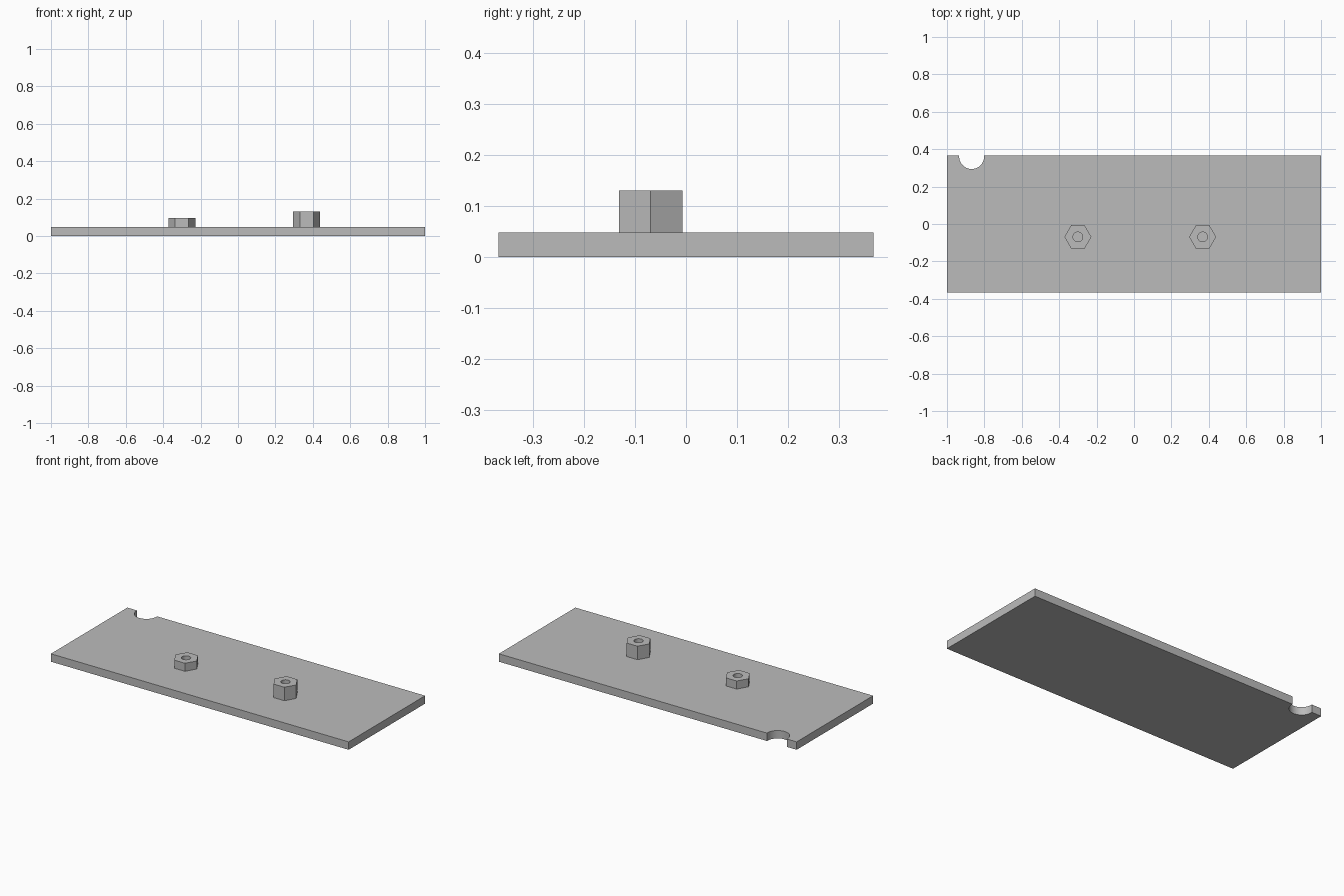
import bpy
import bmesh
from math import cos, sin, pi

cube = bpy.data.objects.get("Cube")
if cube:
    bpy.data.objects.remove(cube, do_unlink=True)

grey = bpy.data.materials.new("plain_grey")
grey.use_nodes = True
GREY = (0.5, 0.5, 0.5, 1)
grey.diffuse_color = GREY
grey.node_tree.nodes["Principled BSDF"].inputs["Base Color"].default_value = GREY

HALF_Y = 0.367
PLATE_TOP = 0.048


def extrude_faces(name, faces, z0, z1):
    """Extrude flat outlines, sharing their common edges, into a solid."""
    bm = bmesh.new()
    for outline in faces:
        bm.faces.new([bm.verts.new((x, y, z0)) for x, y in outline])
    bmesh.ops.remove_doubles(bm, verts=bm.verts[:], dist=1e-5)
    base = bm.faces[:]
    out = bmesh.ops.extrude_face_region(bm, geom=base, use_keep_orig=True)
    top = [g for g in out["geom"] if isinstance(g, bmesh.types.BMVert)]
    bmesh.ops.translate(bm, verts=top, vec=(0, 0, z1 - z0))
    bmesh.ops.recalc_face_normals(bm, faces=bm.faces[:])
    mesh = bpy.data.meshes.new(name)
    bm.to_mesh(mesh)
    bm.free()
    mesh.materials.append(grey)
    obj = bpy.data.objects.new(name, mesh)
    bpy.context.collection.objects.link(obj)
    bpy.ops.object.select_all(action="DESELECT")
    obj.select_set(True)
    bpy.context.view_layer.objects.active = obj
    bpy.ops.object.shade_smooth_by_angle(angle=pi / 6)
    return obj


def arc(cx, cy, r, start, end, steps):
    angles = [start + (end - start) * i / steps for i in range(steps + 1)]
    return [(cx + r * cos(a), cy + r * sin(a)) for a in angles]


# Plate with a rounded notch in the back edge
NOTCH_X, NOTCH_Y, NOTCH_R = -0.868, 0.361, 0.067
notch = arc(NOTCH_X, NOTCH_Y, NOTCH_R, 0, -pi, 24)
outline = [(-1, -HALF_Y), (1, -HALF_Y), (1, HALF_Y),
           (NOTCH_X + NOTCH_R, HALF_Y), *notch,
           (NOTCH_X - NOTCH_R, HALF_Y), (-1, HALF_Y)]
extrude_faces("plate", [outline], 0, PLATE_TOP)


# Hexagonal standoffs, each made of six sectors around a round hole
def hex_standoff(name, x, y, top, outer=0.072, hole=0.026):
    sectors = []
    for i in range(6):
        a, b = i * pi / 3, (i + 1) * pi / 3
        sectors.append(arc(x, y, outer, a, b, 1) + arc(x, y, hole, b, a, 5))
    return extrude_faces(name, sectors, PLATE_TOP, top)


hex_standoff("short_standoff", -0.3, -0.069, 0.097)
hex_standoff("tall_standoff", 0.367, -0.069, 0.13)
